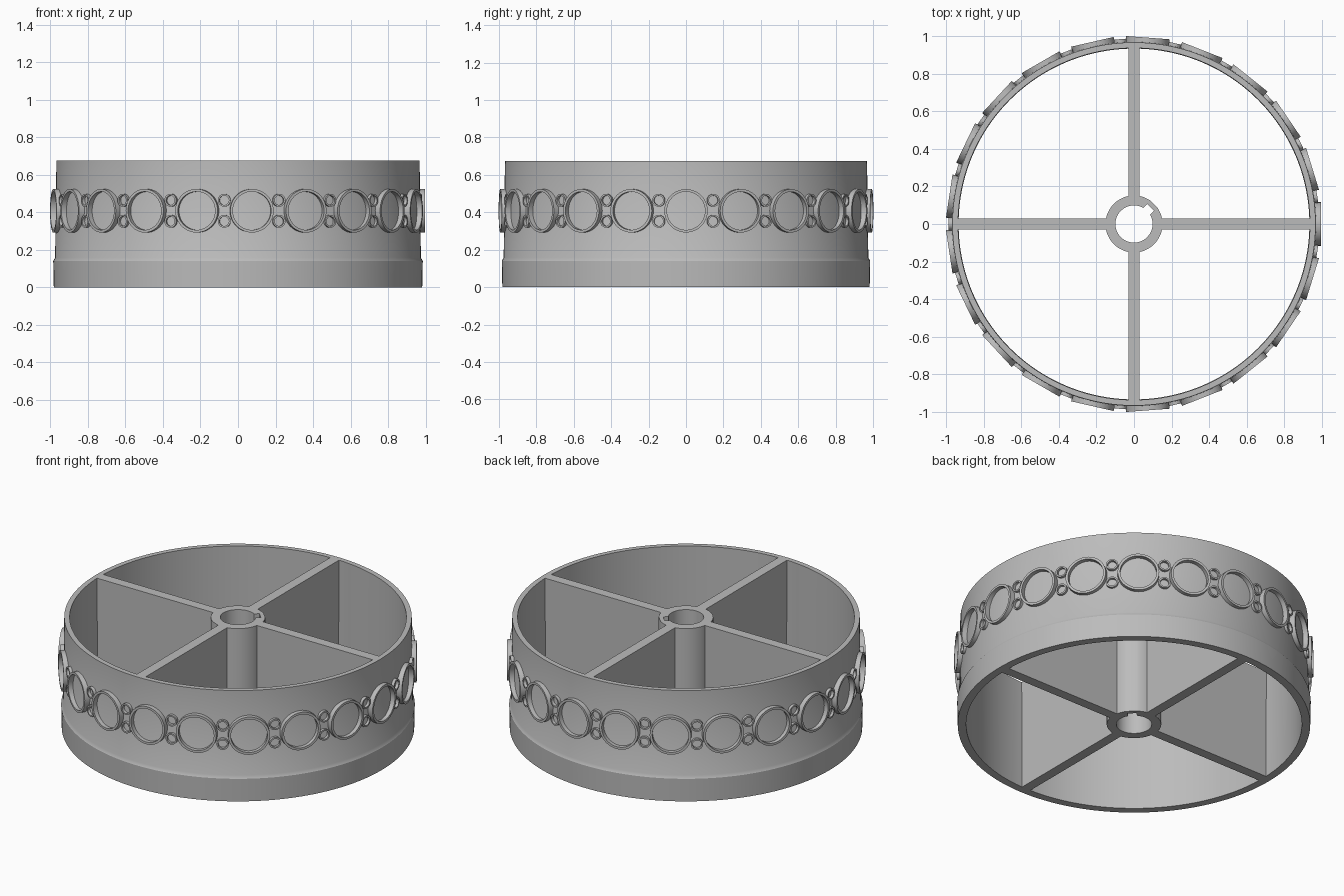
import bpy, bmesh, math
from mathutils import Matrix, Vector

cube = bpy.data.objects.get("Cube")
if cube:
    bpy.data.objects.remove(cube, do_unlink=True)

HEIGHT = 0.675
BAND_Z = 0.408
COUNT = 21
HUB_R, BORE_R, KEY_R, KEY_HALF = 0.152, 0.099, 0.125, 0.025

grey = bpy.data.materials.new("plain grey")
grey.use_nodes = True
grey.diffuse_color = (0.5, 0.5, 0.5, 1)
grey.node_tree.nodes["Principled BSDF"].inputs["Base Color"].default_value = (0.5, 0.5, 0.5, 1)


def make_mesh(name, bm):
    bmesh.ops.recalc_face_normals(bm, faces=bm.faces)
    mesh = bpy.data.meshes.new(name)
    bm.to_mesh(mesh)
    bm.free()
    mesh.materials.append(grey)
    return mesh


def add_object(name, mesh, matrix=Matrix(), smooth=True):
    obj = bpy.data.objects.new(name, mesh)
    bpy.context.collection.objects.link(obj)
    obj.matrix_world = matrix
    if smooth:
        bpy.ops.object.select_all(action="DESELECT")
        obj.select_set(True)
        bpy.context.view_layer.objects.active = obj
        bpy.ops.object.shade_smooth_by_angle(angle=math.radians(30))
    return obj


def bridge(bm, loops):
    """Join a closed cycle of equal point loops with quads."""
    rows = [[bm.verts.new(p) for p in loop] for loop in loops]
    n = len(rows[0])
    for a, b in zip(rows, rows[1:] + rows[:1]):
        for i in range(n):
            j = (i + 1) % n
            bm.faces.new((a[i], a[j], b[j], b[i]))


def lathe(name, profile, segments):
    bm = bmesh.new()
    turns = [math.tau * i / segments for i in range(segments)]
    bridge(bm, [[(r * math.cos(t), r * math.sin(t), z) for t in turns] for r, z in profile])
    return make_mesh(name, bm)


# Drum wall with a stepped foot
wall = [(0.982, 0), (0.985, 0.14), (0.975, 0.158), (0.968, HEIGHT),
        (0.938, HEIGHT), (0.935, 0)]
add_object("drum_wall", lathe("drum_wall", wall, 160))

# Hub tube with a keyway cut into its bore
edge = math.asin(KEY_HALF / BORE_R)
steps = 56
bore = [Vector((KEY_R, -KEY_HALF)), Vector((KEY_R, KEY_HALF))]
for i in range(steps + 1):
    t = edge + (math.tau - 2 * edge) * i / steps
    bore.append(Vector((BORE_R * math.cos(t), BORE_R * math.sin(t))))
rim = [p.normalized() * HUB_R for p in bore]
bm = bmesh.new()
bridge(bm, [[(p.x, p.y, z) for p in loop]
            for loop, z in ((rim, 0), (rim, HEIGHT), (bore, HEIGHT), (bore, 0))])
add_object("hub", make_mesh("hub", bm), Matrix.Rotation(math.pi / 4, 4, "Z"))

# Four full-height spoke panels
bm = bmesh.new()
inner, outer = 0.148, 0.942
bmesh.ops.create_cube(bm, size=1, matrix=Matrix.Translation(((inner + outer) / 2, 0, HEIGHT / 2))
                      @ Matrix.Diagonal((outer - inner, 0.06, HEIGHT, 1)))
panel = make_mesh("spoke", bm)
for k in range(4):
    add_object(f"spoke_{k + 1}", panel, Matrix.Rotation(k * math.pi / 2, 4, "Z"), smooth=False)


# Band of raised rings around the wall
def ring_mesh(name, outside, inside, back, face, segments):
    return lathe(name, [(outside, back), (outside, face), (inside, face), (inside, back)], segments)


large = ring_mesh("large_ring", 0.116, 0.102, 0.948, 0.996, 48)
small = ring_mesh("small_ring", 0.034, 0.025, 0.955, 0.988, 24)
outward = Matrix.Rotation(math.pi / 2, 4, "Y")


def on_wall(turn, z):
    return Matrix.Translation((0, 0, z)) @ Matrix.Rotation(turn, 4, "Z") @ outward


for k in range(COUNT):
    turn = math.tau * k / COUNT
    add_object(f"large_ring_{k + 1}", large, on_wall(turn, BAND_Z))
    between = turn + math.pi / COUNT
    for label, dz in (("upper", 0.056), ("lower", -0.056)):
        add_object(f"{label}_small_ring_{k + 1}", small, on_wall(between, BAND_Z + dz))
